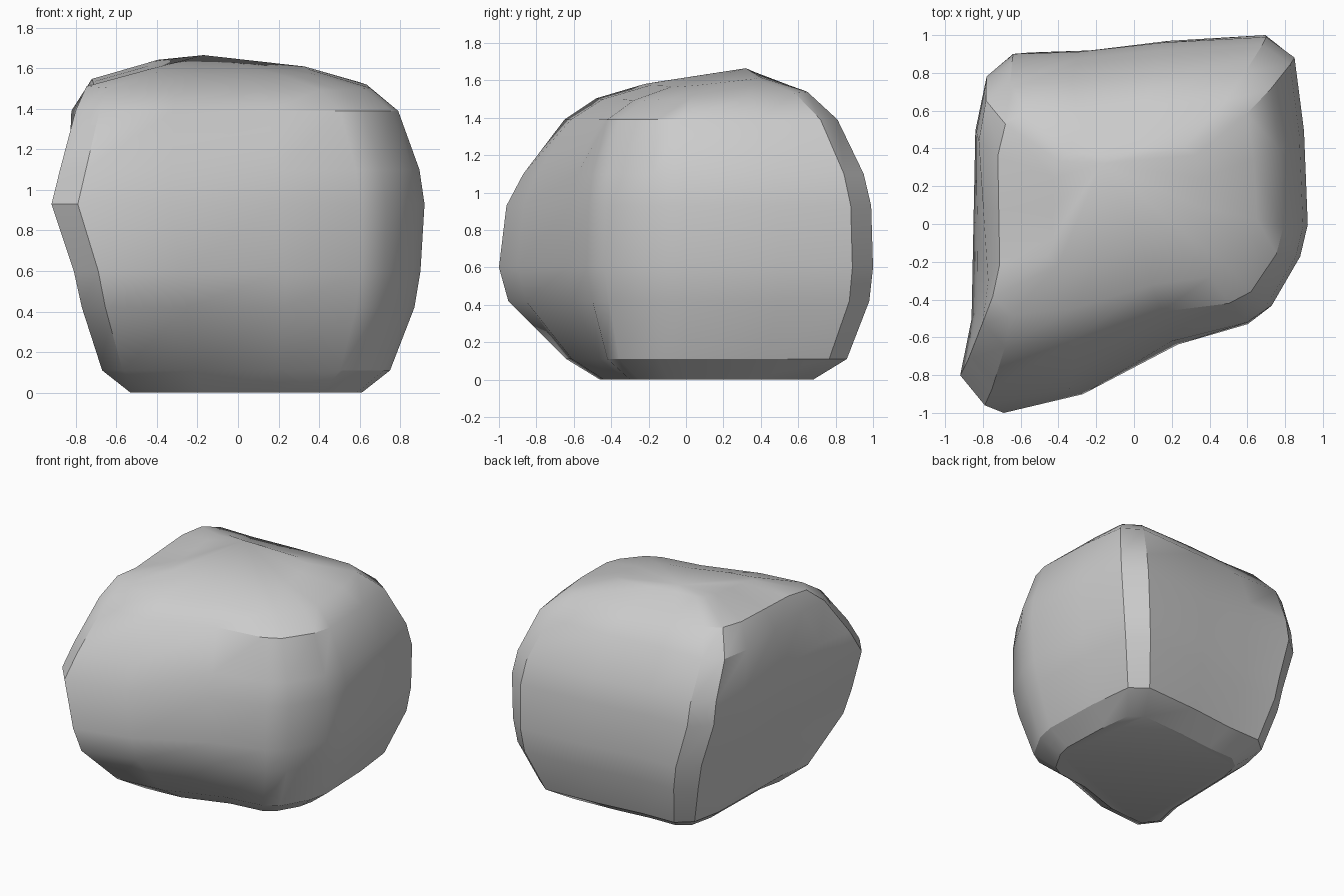
import bpy, bmesh, math

if "Cube" in bpy.data.objects:
    bpy.data.objects.remove(bpy.data.objects["Cube"])

# Outline of the boulder seen from above at its widest
PLAN = [(-.92, -.80), (-.79, -.96), (-.34, -.87), (.2, -.62), (.6, -.52),
        (.73, -.43), (.88, -.17), (.92, 0), (.90, .5), (.85, .89), (.70, 1),
        (.15, .97), (-.3, .92), (-.64, .91), (-.78, .79), (-.84, .5), (-.85, 0), (-.86, -.5)]

# Levels: z, z slope along y, z slope along x, left x, right x,
# front-left y, front-right y, back y, lean of the left side towards the back
LEVELS = [(0, 0, 0, -.53, .61, -.46, -.30, .68, 0),
          (.11, 0, 0, -.67, .75, -.64, -.42, .86, 0),
          (.42, 0, 0, -.77, .87, -.95, -.50, .98, 0),
          (.60, 0, 0, -.81, .90, -1, -.53, 1, 0),
          (.93, 0, 0, -.92, .92, -.96, -.52, .99, 0),
          (1.10, 0, 0, -.90, .895, -.87, -.50, .95, .03),
          (1.39, 0, 0, -.86, .79, -.65, -.42, .81, .08),
          (1.515, .05, -.02, -.77, .65, -.48, -.28, .65, .03),
          (1.585, .11, -.05, -.46, .36, -.22, -.08, .40, 0)]


def warp(px, py, level):
    """Fit one outline point to a level's extents."""
    z, sy, sx, left, right, fl, fr, back, lean = level
    t = (px + .79) / 1.39
    ref = -.96 + .44 * t
    front = fl + (fr - fl) * t
    x = (left + right) / 2 + px / .92 * (right - left) / 2
    x += lean * py * min(px, 0)
    y = front + (py - ref) / (1 - ref) * (back - front)
    return x, y, z + sy * y + sx * x


bm = bmesh.new()
rings = [[bm.verts.new(warp(px, py, lv)) for px, py in PLAN] for lv in LEVELS]
n = len(PLAN)

# Sides lofted between levels
for low, high in zip(rings, rings[1:]):
    for i in range(n):
        j = (i + 1) % n
        bm.faces.new((low[i], low[j], high[j], high[i]))

# Flat base and low peak
bm.faces.new(rings[0][::-1])
peak = bm.verts.new((-.17, .32, 1.665))
for i in range(n):
    bm.faces.new((rings[-1][i], rings[-1][(i + 1) % n], peak))
bmesh.ops.recalc_face_normals(bm, faces=bm.faces)

mesh = bpy.data.meshes.new("boulder")
bm.to_mesh(mesh)
bm.free()
boulder = bpy.data.objects.new("boulder", mesh)
bpy.context.collection.objects.link(boulder)

# Smooth faces with crisp chipped corners
bpy.context.view_layer.objects.active = boulder
boulder.select_set(True)
bpy.ops.object.shade_smooth_by_angle(angle=math.radians(30))
